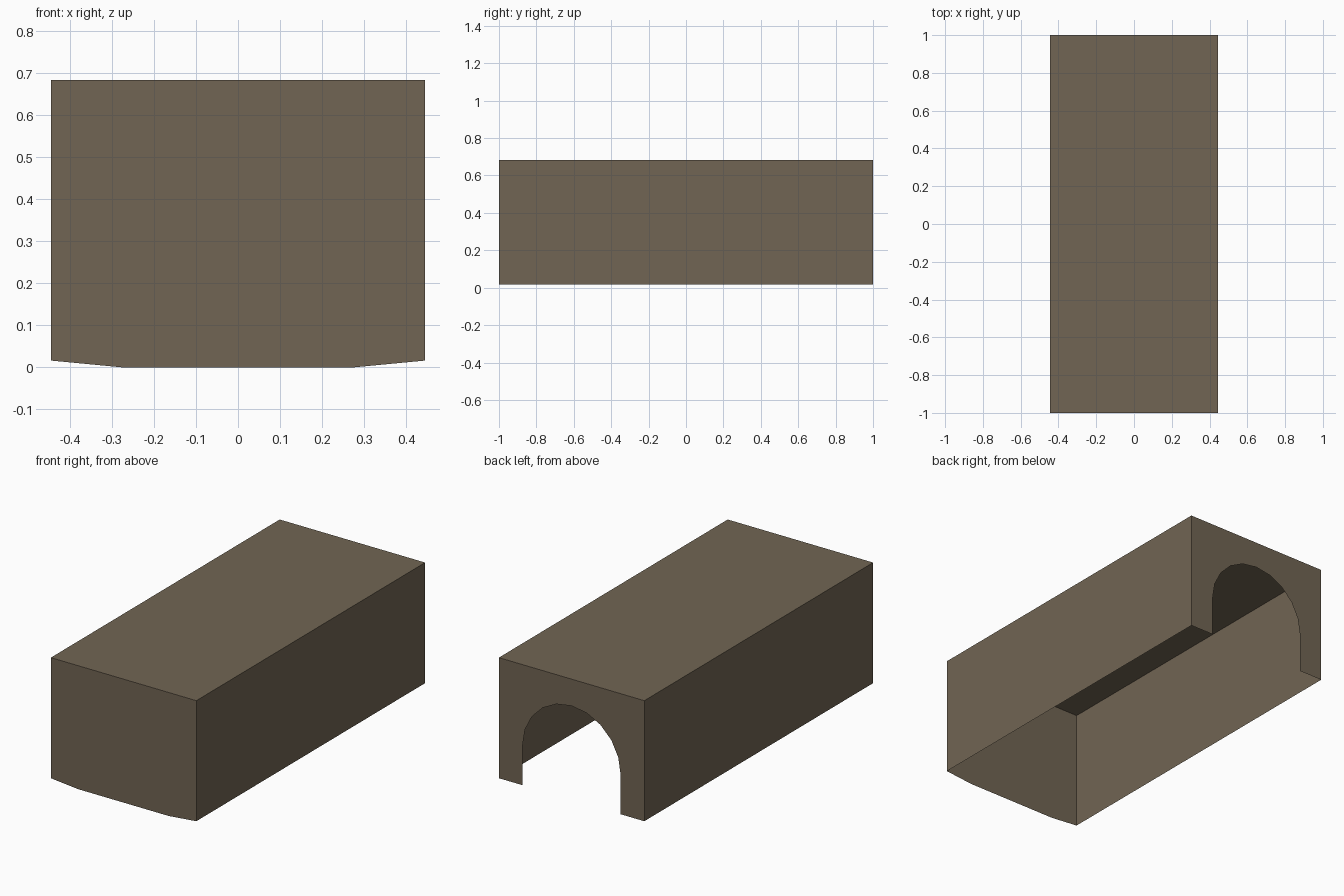
import bpy, bmesh, math

if "Cube" in bpy.data.objects:
    bpy.data.objects.remove(bpy.data.objects["Cube"])

HALF_W, HALF_L = 0.445, 1.0
TOP, BASE = 0.683, 0.016
ARCH_R, SPRING, STEPS = 0.30, 0.235, 10

brown = bpy.data.materials.new("dull_brown")
brown.diffuse_color = (0.165, 0.130, 0.087, 1)
brown.use_nodes = True
brown.node_tree.nodes["Principled BSDF"].inputs["Base Color"].default_value = brown.diffuse_color


def sheet(name, faces):
    """Make one object from a list of polygons, welding shared corners."""
    bm = bmesh.new()
    for pts in faces:
        bm.faces.new([bm.verts.new(p) for p in pts])
    bmesh.ops.remove_doubles(bm, verts=bm.verts, dist=1e-5)
    mesh = bpy.data.meshes.new(name)
    bm.to_mesh(mesh)
    bm.free()
    mesh.materials.append(brown)
    obj = bpy.data.objects.new(name, mesh)
    bpy.context.collection.objects.link(obj)
    return obj


# Cover: thin roof and two side walls, open underneath
profile = [(HALF_W, BASE), (HALF_W, TOP), (-HALF_W, TOP), (-HALF_W, BASE)]
sheet("roof_and_sides", [
    [(x0, -HALF_L, z0), (x0, HALF_L, z0), (x1, HALF_L, z1), (x1, -HALF_L, z1)]
    for (x0, z0), (x1, z1) in zip(profile, profile[1:])])

# Closed front wall with a slightly bowed lower edge
front = [(-HALF_W, BASE), (-0.277, 0), (0.277, 0), (HALF_W, BASE),
         (HALF_W, TOP), (-HALF_W, TOP)]
sheet("front_wall", [[(x, -HALF_L, z) for x, z in front]])

# Back wall with a round-topped doorway, one strip per arch segment
arch = [(ARCH_R * math.cos(math.pi * i / STEPS),
         SPRING + ARCH_R * math.sin(math.pi * i / STEPS)) for i in range(STEPS + 1)]
strips = [[(x0, z0), (x1, z1), (x1, TOP), (x0, TOP)][::-1]
          for (x0, z0), (x1, z1) in zip(arch, arch[1:])]
strips = [s[::-1] for s in strips]
for side in (1, -1):
    jamb = [(side * HALF_W, BASE), (side * ARCH_R, BASE), (side * ARCH_R, SPRING),
            (side * ARCH_R, TOP), (side * HALF_W, TOP)]
    strips.append(jamb if side == 1 else jamb[::-1])
wall = sheet("back_arch_wall", [[(x, HALF_L, z) for x, z in s] for s in strips])

# Merge the strips into one clean flat face that points outward
bm = bmesh.new()
bm.from_mesh(wall.data)
bmesh.ops.dissolve_limit(bm, angle_limit=0.01, verts=bm.verts, edges=bm.edges)
for f in bm.faces:
    f.normal_update()
    if f.normal.y < 0:
        f.normal_flip()
bm.to_mesh(wall.data)
bm.free()
